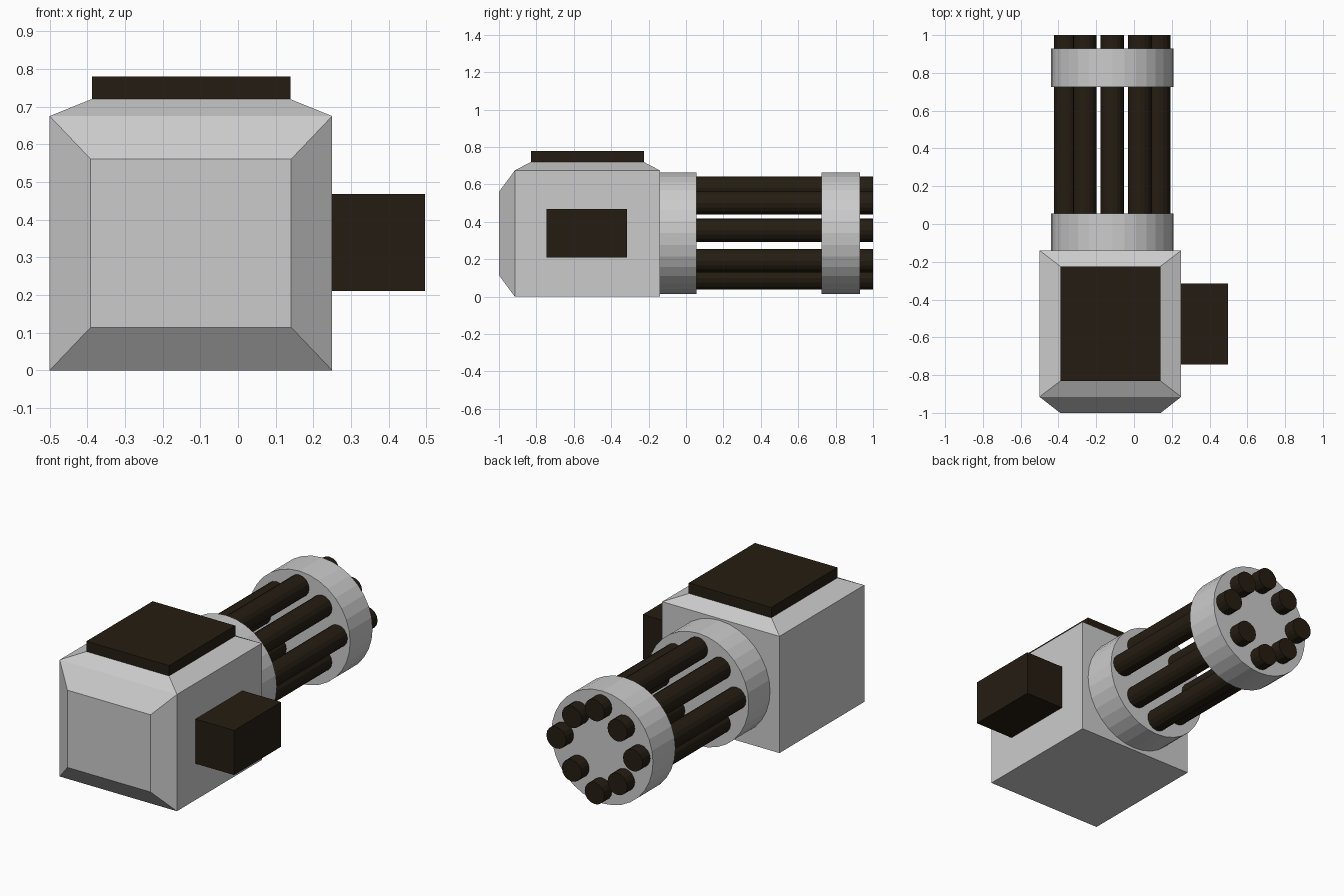
import bpy, bmesh
from math import pi
from mathutils import Vector, Matrix

if "Cube" in bpy.data.objects:
    bpy.data.objects.remove(bpy.data.objects["Cube"])

dark = bpy.data.materials.new("dark_metal")
dark.diffuse_color = (0.018, 0.012, 0.006, 1)
dark.use_nodes = True
dark.node_tree.nodes["Principled BSDF"].inputs["Base Color"].default_value = dark.diffuse_color

CX, CZ = -0.115, 0.34  # barrel cluster axis


def finish(name, bm, mat=None):
    mesh = bpy.data.meshes.new(name)
    bmesh.ops.recalc_face_normals(bm, faces=bm.faces[:])
    bm.to_mesh(mesh)
    bm.free()
    ob = bpy.data.objects.new(name, mesh)
    bpy.context.collection.objects.link(ob)
    if mat:
        mesh.materials.append(mat)
    return ob


def box_bm(lo, hi):
    lo, hi = Vector(lo), Vector(hi)
    bm = bmesh.new()
    bmesh.ops.create_cube(
        bm, size=1,
        matrix=Matrix.Translation((lo + hi) / 2) @ Matrix.Diagonal((*(hi - lo), 1)))
    return bm


def taper(bm, direction, scale, height):
    """Extrude the face pointing along direction and shrink its end."""
    direction = Vector(direction)
    bm.normal_update()
    face = max(bm.faces, key=lambda f: f.normal.dot(direction))
    face = bmesh.ops.extrude_discrete_faces(bm, faces=[face])["faces"][0]
    c = face.calc_center_median()
    for v in face.verts:
        d = v.co - c
        v.co = c + direction * height + Vector(d[i] * scale[i] for i in range(3))


def cylinder_y(name, x, z, radius, y0, y1, sides, mat=None):
    bm = bmesh.new()
    bmesh.ops.create_cone(
        bm, cap_ends=True, segments=sides, radius1=radius, radius2=radius,
        depth=y1 - y0,
        matrix=Matrix.Translation((x, (y0 + y1) / 2, z)) @ Matrix.Rotation(pi / 2, 4, 'X'))
    return finish(name, bm, mat)


# Housing with tapered front and top
bm = box_bm((-0.5, -0.915, 0), (0.25, -0.14, 0.675))
taper(bm, (0, -1, 0), (0.71, 1, 0.662), 0.085)
taper(bm, (0, 0, 1), (0.703, 0.78, 1), 0.045)
finish("housing", bm)

# Top plate and side ammunition feed
finish("top_plate", box_bm((-0.388, -0.83, 0.72), (0.14, -0.225, 0.78)), dark)
finish("side_feed", box_bm((0.25, -0.745, 0.21), (0.497, -0.315, 0.468)), dark)

# Rear and front barrel collars
cylinder_y("rear_collar", CX, CZ, 0.325, -0.14, 0.055, 32)
cylinder_y("front_collar", CX, CZ, 0.325, 0.725, 0.93, 32)

# Ring of eight barrels: top and bottom, then mirrored pairs
spots = [(0, 0.24), (0, -0.24)]
for dx, dz in ((0.146, 0.162), (0.245, 0.016), (0.146, -0.148)):
    spots += [(dx, dz), (-dx, dz)]
for i, (dx, dz) in enumerate(spots):
    cylinder_y(f"barrel_{i + 1}", CX + dx, CZ + dz, 0.063, 0.0, 1.0, 16, dark)
